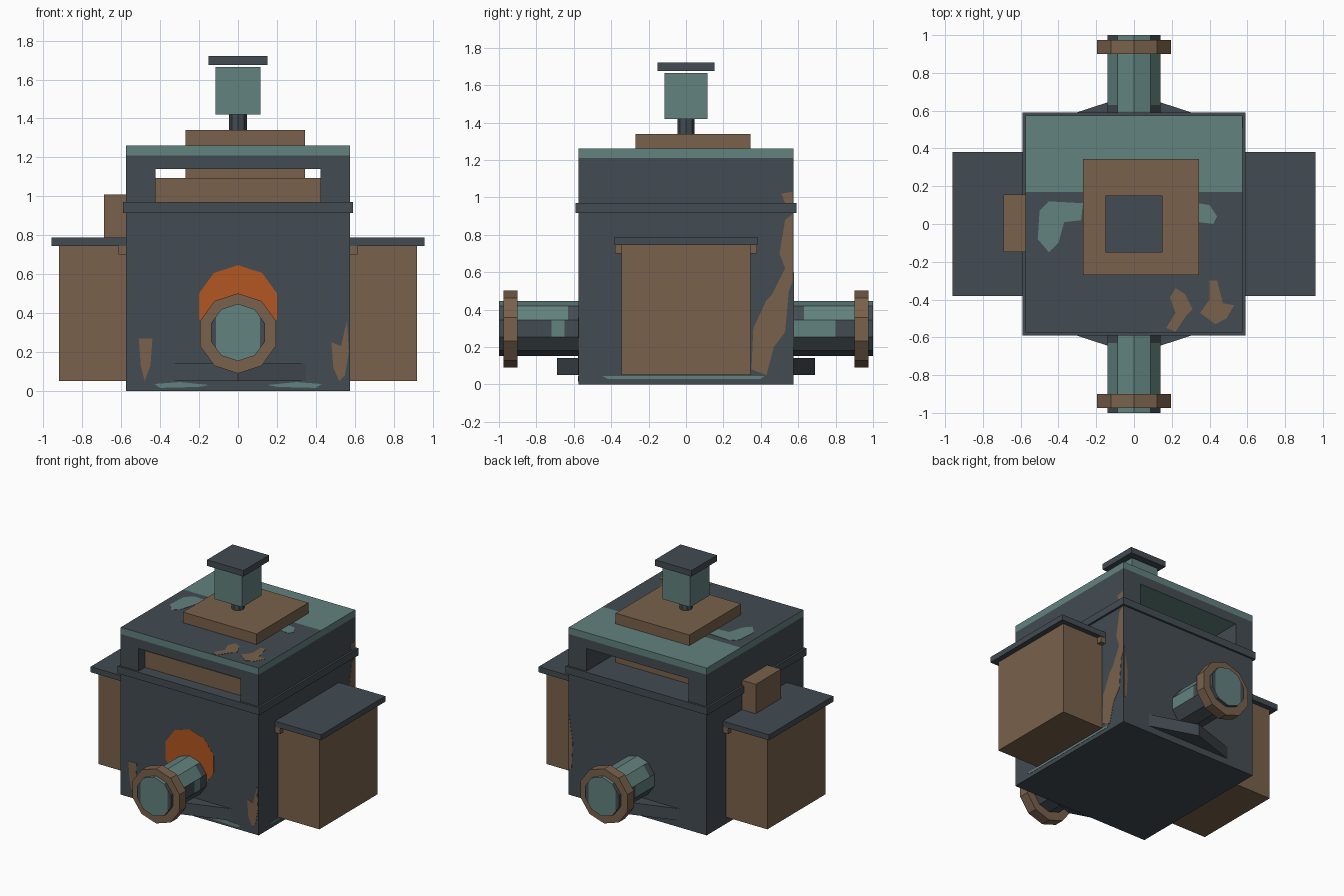
import bpy, bmesh, math
from mathutils import Vector

if "Cube" in bpy.data.objects:
    bpy.data.objects.remove(bpy.data.objects["Cube"])


def material(name, r, g, b):
    m = bpy.data.materials.new(name)
    lin = [(c / 255 / 12.92) if c < 10 else ((c / 255 + 0.055) / 1.055) ** 2.4 for c in (r, g, b)]
    m.diffuse_color = (*lin, 1)
    m.use_nodes = True
    m.node_tree.nodes["Principled BSDF"].inputs["Base Color"].default_value = m.diffuse_color
    return m


DARK = material("dark_slate", 67, 76, 82)
TEAL = material("worn_teal", 98, 130, 126)
RUST = material("rust_brown", 121, 97, 76)
ORANGE = material("hot_orange", 178, 87, 33)


def finish(name, bm, mats, rule=None):
    """Turn a bmesh into an object, choosing face materials by rule(centre, normal)."""
    bm.normal_update()
    for f in bm.faces:
        f.material_index = rule(f.calc_center_median(), f.normal) if rule else 0
    me = bpy.data.meshes.new(name)
    bm.to_mesh(me)
    bm.free()
    for m in mats:
        me.materials.append(m)
    ob = bpy.data.objects.new(name, me)
    bpy.context.collection.objects.link(ob)
    return ob


def cut(bm, axis, value):
    no = Vector((0, 0, 0))
    no[axis] = 1
    bmesh.ops.bisect_plane(bm, geom=bm.verts[:] + bm.edges[:] + bm.faces[:],
                           plane_co=no * value, plane_no=no)


def box(name, x, y, z, mats, rule=None, cuts=()):
    bm = bmesh.new()
    bmesh.ops.create_cube(bm, size=1)
    for v in bm.verts:
        v.co = [(a + b) / 2 + c * (b - a) for (a, b), c in zip((x, y, z), v.co)]
    for axis, value in cuts:
        cut(bm, axis, value)
    return finish(name, bm, mats, rule)


def prism(name, pts, axis, lo, hi, mats, rule=None, cuts=()):
    """Extrude a 2D outline along an axis (0=x: y,z  1=y: x,z  2=z: x,y)."""
    bm = bmesh.new()

    def place(p, t):
        c = list(p)
        c.insert(axis, t)
        return bm.verts.new(c)
    a = [place(p, lo) for p in pts]
    b = [place(p, hi) for p in pts]
    n = len(pts)
    bm.faces.new(a)
    bm.faces.new(b)
    for i in range(n):
        bm.faces.new((a[i], a[(i + 1) % n], b[(i + 1) % n], b[i]))
    bmesh.ops.recalc_face_normals(bm, faces=bm.faces[:])
    for ax, value in cuts:
        cut(bm, ax, value)
    return finish(name, bm, mats, rule)


def ngon(r, cx, cy, n=10):
    return [(cx + r * math.cos(math.pi / 2 + i * math.tau / n),
             cy + r * math.sin(math.pi / 2 + i * math.tau / n)) for i in range(n)]


W = 0.575

# Main casing: lower block, belt, side walls and roof
box("casing", (-W, W), (-W, W), (0, 0.965), [DARK])
box("belt", (-0.59, 0.59), (-0.59, 0.59), (0.915, 0.97), [DARK])
for s, side in ((-1, "left"), (1, "right")):
    box(side + "_upper_wall", sorted((s * 0.425, s * W)), (-W, W), (0.97, 1.14), [DARK])


def roof_rule(c, n):
    if n.z > 0.5:
        return int(c.y > 0.17)
    return int(n.z < -0.5 or c.z > 1.21)


box("roof", (-W, W), (-W, W), (1.14, 1.26), [DARK, TEAL], roof_rule, [(2, 1.21), (1, 0.17)])

# Core rising through the roof, and the block inside the front opening
box("core_plate", (-0.27, 0.345), (-0.27, 0.345), (0.97, 1.34), [RUST])
box("inner_block", (-0.425, 0.425), (-0.5, -0.27), (0.97, 1.095), [RUST])

# Vent on top
prism("vent_stem", ngon(0.045, 0, 0, 8), 2, 1.34, 1.42, [DARK])
box("vent_box", (-0.115, 0.115), (-0.115, 0.115), (1.42, 1.665), [TEAL])
box("vent_cap", (-0.152, 0.152), (-0.152, 0.152), (1.675, 1.72), [DARK])

# Side cabinets with lids and brackets
for s, side in ((-1, "left"), (1, "right")):
    box(side + "_cabinet", sorted((s * W, s * 0.92)), (-0.345, 0.345), (0.05, 0.745), [RUST])
    box(side + "_cabinet_lid", sorted((s * W, s * 0.96)), (-0.382, 0.382), (0.745, 0.787), [DARK])
    box(side + "_lid_bracket", sorted((s * W, s * 0.615)), (-0.38, 0.38), (0.70, 0.745), [RUST])
box("left_stack", (-0.69, -W), (-0.147, 0.155), (0.787, 1.008), [RUST])


# Pipes, flanges and braces at front and back
def pipe_rule(c, n):
    if abs(n.y) > 0.5:
        return int(abs(c.x) < 0.112)
    if n.z < -0.3:
        return 0
    if n.z < 0.3:
        return int(0.575 < c.y < 0.8 or -0.72 < c.y < -0.65)
    if n.z < 0.8:
        return int(0.63 < abs(c.y) < 0.93)
    return 1


for s, side in ((-1, "front"), (1, "back")):
    lo, hi = sorted((s * 0.55, s))
    prism(side + "_pipe", ngon(0.147, 0, 0.3), 1, lo, hi, [DARK, TEAL], pipe_rule,
          [(0, 0.112), (0, -0.112)] + [(1, s * v) for v in (0.63, 0.65, 0.72, 0.8, 0.93)])
    lo, hi = sorted((s * 0.9, s * 0.975))
    prism(side + "_flange", ngon(0.206, 0, 0.295), 1, lo, hi, [RUST])
    prism(side + "_brace", [(-0.35, s * W), (0.35, s * W), (0, s * 0.69)], 2, 0.05, 0.14, [DARK])

# Painted disc behind the front pipe
prism("orange_disc", ngon(0.211, 0, 0.435), 1, -W - 0.001, -W + 0.004, [ORANGE])

# Worn paint on the roof
T = 1.26
prism("roof_chip_left", [(-0.5, 0.07), (-0.45, 0.12), (-0.27, 0.11), (-0.28, 0.02), (-0.37, 0.01),
                         (-0.40, -0.10), (-0.45, -0.15), (-0.51, -0.08)], 2, T, T + 0.002, [TEAL])
prism("roof_chip_right", [(0.34, 0.11), (0.40, 0.10), (0.44, 0.04), (0.42, 0.0), (0.34, 0.01)],
      2, T, T + 0.002, [TEAL])
prism("roof_rust_a", [(0.19, -0.39), (0.22, -0.34), (0.27, -0.37), (0.31, -0.45), (0.28, -0.48),
                      (0.22, -0.57), (0.17, -0.55), (0.22, -0.47)], 2, T, T + 0.002, [RUST])
prism("roof_rust_b", [(0.40, -0.3), (0.44, -0.3), (0.47, -0.42), (0.53, -0.43), (0.49, -0.5),
                      (0.43, -0.53), (0.35, -0.47), (0.40, -0.4)], 2, T, T + 0.002, [RUST])

# Rust and chipped paint low on the casing
F = -W - 0.002
prism("front_rust_left", [(-0.51, 0.27), (-0.44, 0.27), (-0.45, 0.13), (-0.48, 0.05), (-0.50, 0.13)],
      1, F, -W, [RUST])
prism("front_rust_right", [(0.56, 0.36), (0.53, 0.23), (0.48, 0.25), (0.49, 0.12), (0.52, 0.05),
                           (0.55, 0.08), (0.57, 0.2)], 1, F, -W, [RUST])
for s, side in ((-1, "left"), (1, "right")):
    prism(side + "_front_chip", [(s * 0.15, 0.03), (s * 0.3, 0.045), (s * 0.43, 0.035),
                                 (s * 0.4, 0.015), (s * 0.2, 0.02)], 1, F, -W, [TEAL])
prism("right_rust", [(0.57, 0.91), (0.53, 0.88), (0.50, 0.7), (0.53, 0.62), (0.46, 0.48), (0.43, 0.45),
                     (0.36, 0.3), (0.35, 0.08), (0.43, 0.05), (0.47, 0.2), (0.53, 0.28), (0.55, 0.5),
                     (0.57, 0.55)], 0, W, W + 0.002, [RUST])
prism("right_upper_rust", [(0.57, 1.03), (0.51, 1.02), (0.53, 0.97), (0.57, 0.97)],
      0, W, W + 0.002, [RUST])
prism("right_chip", [(-0.45, 0.045), (0.42, 0.045), (0.4, 0.03), (-0.42, 0.03)],
      0, W, W + 0.002, [TEAL])
prism("back_rust", [(0.57, 0.6), (0.54, 0.4), (0.55, 0.2), (0.57, 0.2)], 1, W, W + 0.002, [RUST])
